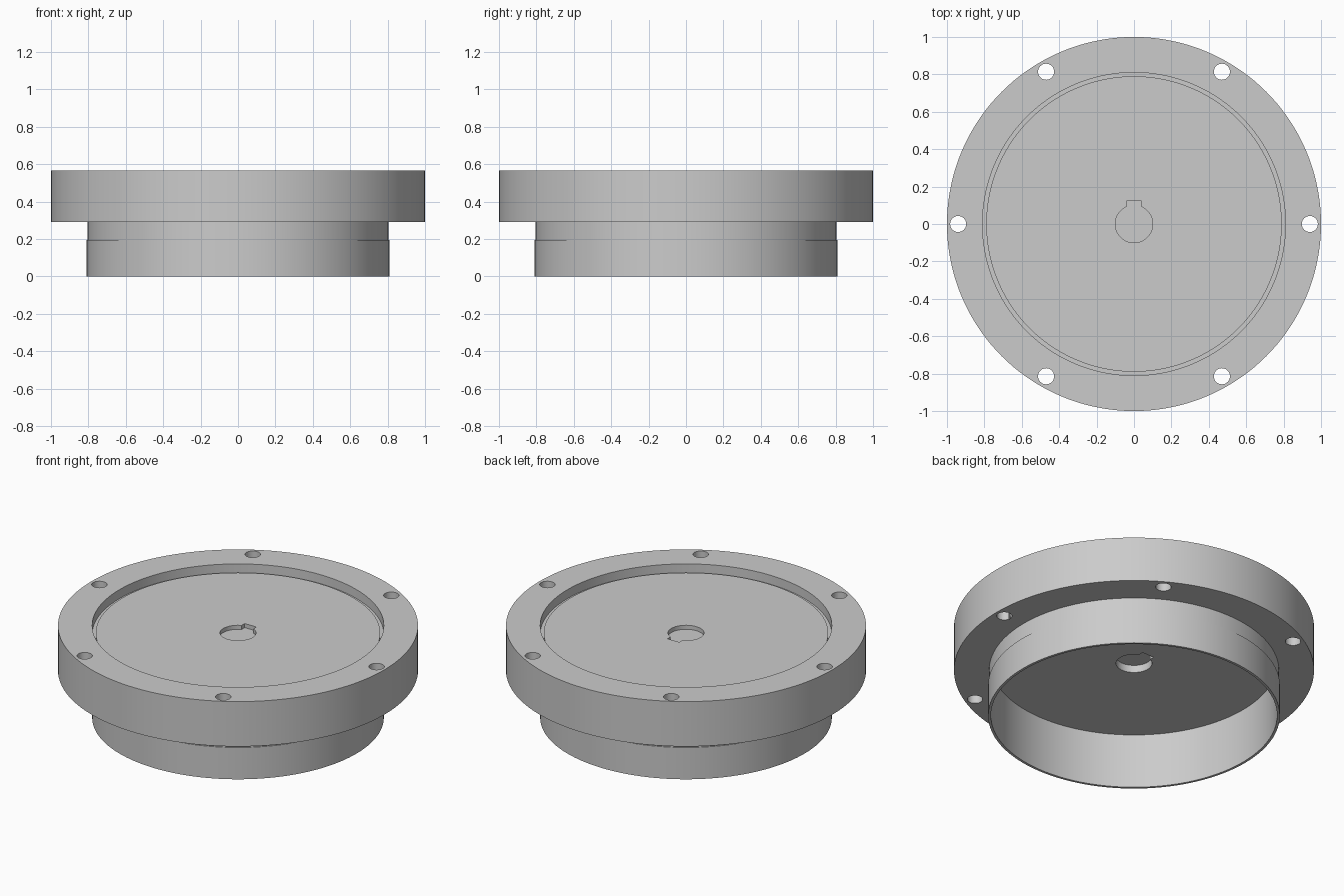
import bpy, bmesh, math
from mathutils import Matrix, Vector

cube = bpy.data.objects.get("Cube")
if cube:
    bpy.data.objects.remove(cube, do_unlink=True)

grey = bpy.data.materials.new("machined grey")
grey.use_nodes = True
colour = (0.6, 0.6, 0.6, 1)
grey.diffuse_color = colour
grey.node_tree.nodes["Principled BSDF"].inputs["Base Color"].default_value = colour


def make_object(name, bm):
    bmesh.ops.recalc_face_normals(bm, faces=bm.faces)
    mesh = bpy.data.meshes.new(name)
    bm.to_mesh(mesh)
    bm.free()
    mesh.materials.append(grey)
    obj = bpy.data.objects.new(name, mesh)
    bpy.context.collection.objects.link(obj)
    return obj


def lathe(name, profile, steps=144):
    bm = bmesh.new()
    verts = [bm.verts.new((r, 0, z)) for r, z in profile]
    edges = [bm.edges.new(pair) for pair in zip(verts, verts[1:])]
    bmesh.ops.spin(bm, geom=verts + edges, axis=(0, 0, 1), cent=(0, 0, 0),
                   angle=math.tau, steps=steps)
    bmesh.ops.remove_doubles(bm, verts=bm.verts, dist=0.0001)
    return make_object(name, bm)


def prism(name, outline, low, high):
    bm = bmesh.new()
    face = bm.faces.new([bm.verts.new((x, y, low)) for x, y in outline])
    top = bmesh.ops.extrude_face_region(bm, geom=[face])["geom"]
    bmesh.ops.translate(bm, vec=(0, 0, high - low),
                        verts=[v for v in top if isinstance(v, bmesh.types.BMVert)])
    return make_object(name, bm)


def cut(target, cutter):
    cutter.hide_render = True
    mod = target.modifiers.new("cut", "BOOLEAN")
    mod.operation, mod.solver, mod.object = "DIFFERENCE", "EXACT", cutter
    bpy.context.view_layer.objects.active = target
    bpy.ops.object.modifier_apply(modifier=mod.name)
    bpy.data.objects.remove(cutter, do_unlink=True)


def arc(radius, start, end, count, cx=0, cy=0):
    angles = [start + (end - start) * i / (count - 1) for i in range(count)]
    return [(cx + radius * math.cos(a), cy + radius * math.sin(a)) for a in angles]


# Turned body: skirt, neck, flange, top recess and web
SKIRT, NECK, BORE = 0.81, 0.805, 0.795
FLOOR, CEILING, FLANGE, TOP = 0.52, 0.335, 0.29, 0.565
housing = lathe("flanged_housing", [
    (0, CEILING), (BORE, CEILING), (BORE, 0), (SKIRT, 0), (SKIRT, 0.195),
    (NECK, 0.195), (NECK, FLANGE), (1, FLANGE), (1, TOP), (SKIRT, TOP),
    (SKIRT, 0.51), (0.79, 0.51), (0.79, FLOOR), (0, FLOOR)])

# Six bolt holes through the flange
for i in range(6):
    a = i * math.tau / 6
    ring = arc(0.043, 0, math.tau, 33, 0.94 * math.cos(a), 0.94 * math.sin(a))[:-1]
    cut(housing, prism("bolt_hole", ring, 0.2, 0.7))

# Keyed centre pockets on both sides of the web
key_half, key_top = 0.04, 0.122
a = math.acos(key_half / 0.1)
keyed = arc(0.1, math.pi - a, math.tau + a, 49) + [(key_half, key_top), (-key_half, key_top)]
cut(housing, prism("upper_pocket", keyed, FLOOR - 0.025, FLOOR + 0.1))
cut(housing, prism("lower_pocket", keyed, CEILING - 0.1, CEILING + 0.045))

bpy.ops.object.select_all(action="DESELECT")
housing.select_set(True)
bpy.context.view_layer.objects.active = housing
bpy.ops.object.shade_smooth_by_angle(angle=math.radians(30))
